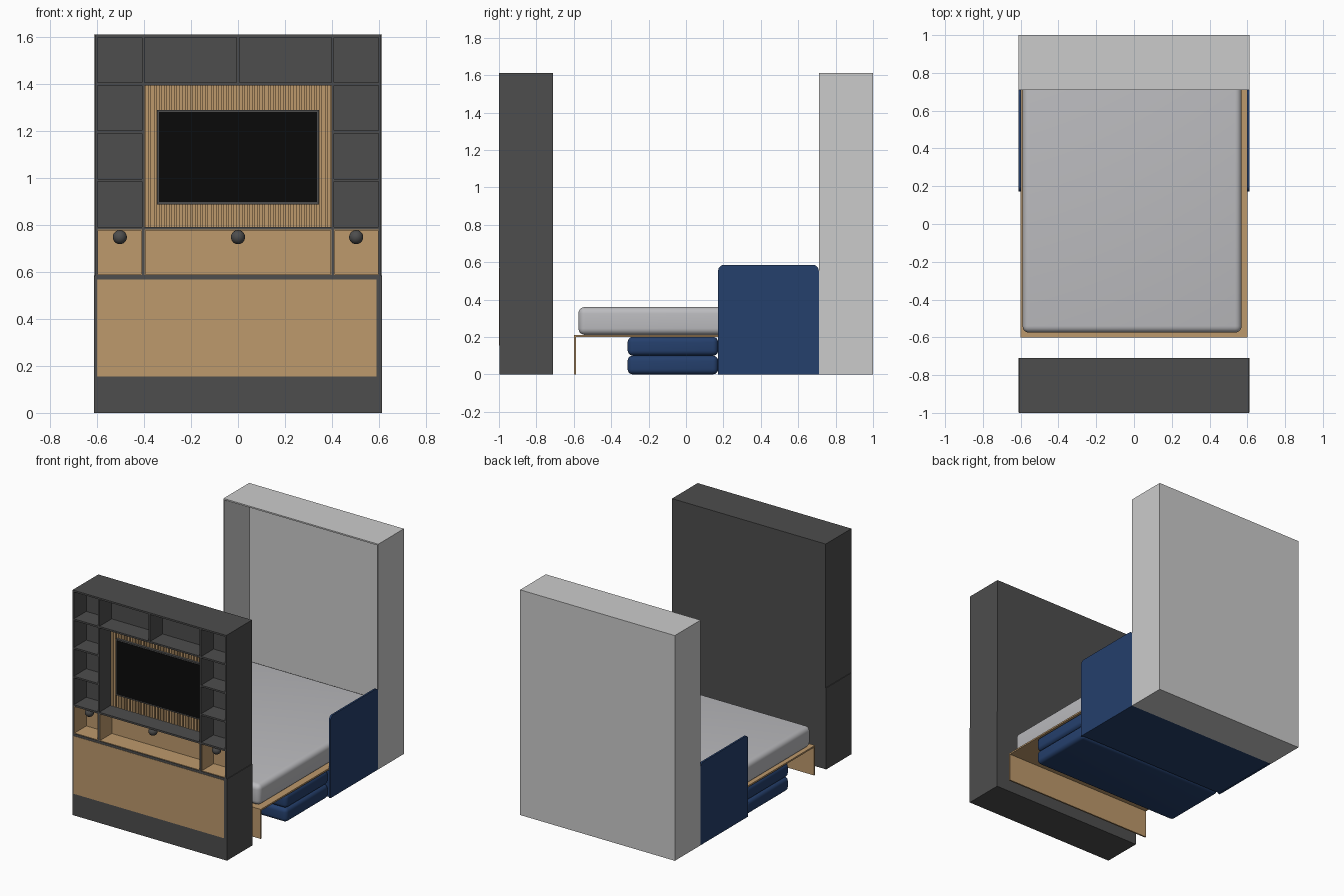
import bpy, bmesh, math
from mathutils import Vector

if "Cube" in bpy.data.objects:
    bpy.data.objects.remove(bpy.data.objects["Cube"])


def mat(name, r, g, b):
    m = bpy.data.materials.new(name)
    m.diffuse_color = (r, g, b, 1)
    m.use_nodes = True
    m.node_tree.nodes["Principled BSDF"].inputs["Base Color"].default_value = m.diffuse_color
    return m


GREY = mat("charcoal_grey", 0.075, 0.075, 0.075)
WOOD = mat("light_oak", 0.51, 0.32, 0.15)
BLACK = mat("screen_black", 0.003, 0.003, 0.003)
WHITE = mat("mattress_grey", 0.50, 0.50, 0.52)
PALE = mat("pale_cabinet_grey", 0.60, 0.60, 0.60)
BLUE = mat("navy_fabric", 0.018, 0.050, 0.150)


def finish(bm, name, m, smooth=False):
    bmesh.ops.recalc_face_normals(bm, faces=bm.faces)
    me = bpy.data.meshes.new(name)
    bm.to_mesh(me)
    bm.free()
    me.materials.append(m)
    ob = bpy.data.objects.new(name, me)
    bpy.context.collection.objects.link(ob)
    if smooth:
        bpy.ops.object.select_all(action='DESELECT')
        ob.select_set(True)
        bpy.context.view_layer.objects.active = ob
        bpy.ops.object.shade_smooth_by_angle(angle=math.radians(35))
    return ob


def add_box(bm, x0, x1, y0, y1, z0, z1):
    vs = bmesh.ops.create_cube(bm, size=1)['verts']
    for v in vs:
        v.co = Vector((x1 if v.co.x > 0 else x0,
                       y1 if v.co.y > 0 else y0,
                       z1 if v.co.z > 0 else z0))


def boxes(name, m, dims):
    bm = bmesh.new()
    for d in dims:
        add_box(bm, *d)
    return finish(bm, name, m)


def cushion(name, m, d, r, pick=lambda e: True):
    """Box with rounded edges chosen by pick."""
    bm = bmesh.new()
    add_box(bm, *d)
    bmesh.ops.bevel(bm, geom=[e for e in bm.edges if pick(e)], offset=r,
                    segments=5, profile=0.5, affect='EDGES')
    return finish(bm, name, m, True)


# --- TV wall unit: solid back and base, plank grid in front
W, T, F, B = 0.608, 0.006, -1.0, -0.86   # half width, half plank, front, niche back
boxes("unit_back", GREY, [(-W, W, B, -0.71, 0.58, 1.61)])
boxes("unit_base", GREY, [(-0.612, 0.612, F + 0.002, -0.71, 0, 0.582)])
boxes("unit_base_panel", WOOD, [(-0.6, 0.59, F, F + 0.006, 0.155, 0.568)])

planks = [(-W, W, F, B, 0.572, 0.586), (-W, W, F, B, 0.78, 0.792),
          (-W, W, F, B, 1.394, 1.406), (-W, W, F, B, 1.598, 1.61),
          (-T, T, F, B, 1.406, 1.598)]
for s in (-1, 1):
    planks.append((min(s * W, s * (W - 0.01)), max(s * W, s * (W - 0.01)), F, B, 0.586, 1.598))
    planks.append((s * 0.403 - T, s * 0.403 + T, F, B, 0.586, 1.598))
    for z in (0.99, 1.195):
        planks.append((min(s * 0.4, s * 0.6), max(s * 0.4, s * 0.6), F, B, z - T, z + T))
boxes("unit_shelves", GREY, planks)

# --- wood-lined niches with round lamps
L = 0.003
for name, a, b, c in (("left", -0.598, -0.409, -0.503), ("middle", -0.397, 0.397, 0),
                      ("right", 0.409, 0.598, 0.503)):
    y = F + 0.004
    boxes(name + "_niche_lining", WOOD,
          [(a, b, B - L, B, 0.586, 0.78), (a, b, y, B, 0.586, 0.586 + L),
           (a, b, y, B, 0.78 - L, 0.78), (a, a + L, y, B, 0.586, 0.78),
           (b - L, b, y, B, 0.586, 0.78)])
    bm = bmesh.new()
    bmesh.ops.create_uvsphere(bm, u_segments=24, v_segments=14, radius=0.03)
    for v in bm.verts:
        v.co += Vector((c, F + 0.04, 0.748))
    finish(bm, name + "_lamp", GREY, True)

# --- slatted wood panel and television
boxes("slat_backing", WOOD, [(-0.397, 0.397, B - 0.004, B, 0.792, 1.394)])
n = 36
p = 0.794 / n
boxes("slats", WOOD, [(-0.397 + p * i + p * 0.16, -0.397 + p * i + p * 0.84,
                       B - 0.014, B - 0.002, 0.792, 1.394) for i in range(n)])
boxes("tv_body", GREY, [(-0.345, 0.345, -0.892, -0.87, 0.888, 1.29)])
boxes("tv_screen", BLACK, [(-0.336, 0.336, -0.894, -0.89, 0.897, 1.281)])

# --- pale open-fronted cabinet that holds the bed
t = 0.01
boxes("bed_cabinet", PALE,
      [(-0.612, 0.612, 1 - t, 1, 0, 1.61), (-0.612, -0.612 + t, 0.71, 1 - t, 0, 1.61),
       (0.612 - t, 0.612, 0.71, 1 - t, 0, 1.61),
       (-0.602, 0.602, 0.71, 1 - t, 1.6, 1.61), (-0.602, 0.602, 0.71, 1 - t, 0, t)])

# --- bed
boxes("bed_board", WOOD, [(-0.6, 0.6, -0.6, 0.985, 0.2, 0.211)])
boxes("bed_foot_panel", WOOD, [(-0.6, 0.6, -0.6, -0.589, 0, 0.2)])
cushion("mattress", WHITE, (-0.59, 0.57, -0.575, 0.985, 0.211, 0.36), 0.035)

# --- folded sofa under the bed
cushion("lower_seat_cushion", BLUE, (-0.6, 0.6, -0.312, 0.172, 0, 0.1), 0.028)
cushion("upper_seat_cushion", BLUE, (-0.6, 0.6, -0.312, 0.172, 0.1, 0.2), 0.028)
boxes("sofa_base", BLUE, [(-0.598, 0.598, 0.18, 0.71, 0.001, 0.198)])


def top_corner(e):
    a, b = e.verts
    return abs(a.co.x - b.co.x) > 1e-4 and a.co.z > 0.5


for name, a, b in (("left_arm", -0.612, -0.599), ("right_arm", 0.599, 0.612)):
    cushion(name, BLUE, (a, b, 0.172, 0.71, 0, 0.585), 0.03, top_corner)
